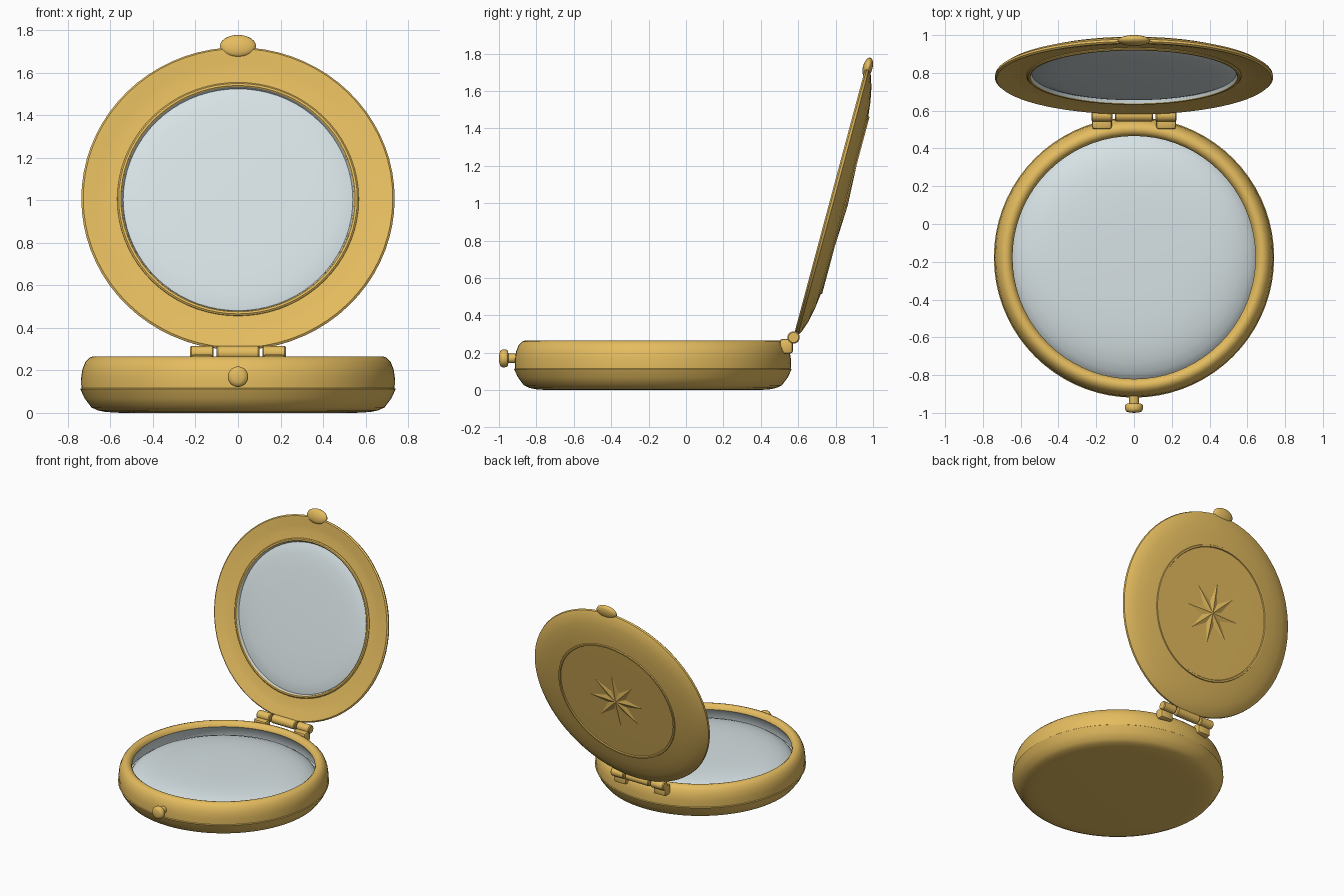
import bpy, bmesh, math
from mathutils import Matrix

old = bpy.data.objects.get("Cube")
if old:
    bpy.data.objects.remove(old, do_unlink=True)


def make_material(name, rgb):
    mat = bpy.data.materials.new(name)
    mat.use_nodes = True
    mat.diffuse_color = (*rgb, 1)
    mat.node_tree.nodes["Principled BSDF"].inputs["Base Color"].default_value = (*rgb, 1)
    return mat


GOLD = make_material("warm gold", (0.78, 0.505, 0.115))
GLASS = make_material("pale mirror", (0.68, 0.76, 0.78))

BASE = Matrix.Translation((0, -0.177, 0))
# Lid frame: local z points out of the back, local -y points to the top
LID = Matrix.Translation((0, 0.775, 1.008)) @ Matrix.Rotation(math.radians(-105), 4, 'X')
PIN_Y, PIN_Z = 0.575, 0.282


def finish(name, bm, mat, place=Matrix(), angle=35):
    bmesh.ops.recalc_face_normals(bm, faces=bm.faces)
    mesh = bpy.data.meshes.new(name)
    bm.to_mesh(mesh)
    bm.free()
    mesh.materials.append(mat)
    obj = bpy.data.objects.new(name, mesh)
    bpy.context.collection.objects.link(obj)
    obj.matrix_world = place
    bpy.ops.object.select_all(action='DESELECT')
    obj.select_set(True)
    bpy.context.view_layer.objects.active = obj
    bpy.ops.object.shade_smooth_by_angle(angle=math.radians(angle))
    return obj


def lathe(name, profile, mat, place=Matrix(), steps=72, angle=35):
    """Spin a (radius, height) profile around local z."""
    bm = bmesh.new()
    verts = [bm.verts.new((r, 0, z)) for r, z in profile]
    edges = [bm.edges.new(pair) for pair in zip(verts, verts[1:])]
    bmesh.ops.spin(bm, geom=verts + edges, cent=(0, 0, 0), axis=(0, 0, 1),
                   angle=math.tau, steps=steps, use_merge=True)
    bmesh.ops.remove_doubles(bm, verts=bm.verts, dist=0.0005)
    return finish(name, bm, mat, place, angle)


def box(name, size, place, bevel):
    bm = bmesh.new()
    bmesh.ops.create_cube(bm, size=1, matrix=Matrix.Diagonal((*size, 1)))
    bmesh.ops.bevel(bm, geom=bm.edges[:], offset=bevel, segments=2,
                    profile=0.5, affect='EDGES')
    return finish(name, bm, GOLD, place)


def knuckle(name, x, half):
    """Hinge barrel lying along x."""
    r = 0.033
    profile = [(0, -half), (r - 0.006, -half), (r, -half + 0.006),
               (r, half - 0.006), (r - 0.006, half), (0, half)]
    place = Matrix.Translation((x, PIN_Y, PIN_Z)) @ Matrix.Rotation(math.pi / 2, 4, 'Y')
    return lathe(name, profile, GOLD, place, 20)


# Base case: sloped underside, seam, rounded rim and an undercut well
base = lathe("base_shell", [
    (0, 0), (0.55, 0), (0.62, 0.004), (0.66, 0.012), (0.69, 0.026), (0.721, 0.068),
    (0.742, 0.112), (0.737, 0.116), (0.738, 0.165), (0.732, 0.205), (0.718, 0.24),
    (0.70, 0.259), (0.682, 0.266), (0.664, 0.262), (0.650, 0.25), (0.643, 0.232),
    (0.685, 0.165), (0.685, 0.125), (0, 0.125)], GOLD, BASE, angle=42)
base.data.materials.append(GLASS)
for face in base.data.polygons:
    c = face.center
    if math.hypot(c.x, c.y) < 0.69 and 0.122 < c.z < 0.23:
        face.material_index = 1

# Lower mirror: a pillow shape that falls away towards its edge
lathe("base_mirror", [(0, 0.238), (0.2, 0.237), (0.32, 0.234), (0.42, 0.228),
                      (0.5, 0.218), (0.56, 0.204), (0.61, 0.185), (0.645, 0.162),
                      (0.665, 0.135), (0.665, 0.13), (0, 0.13)], GLASS, BASE, angle=50)

# Front push button with its stem
lathe("push_button", [
    (0, 0), (0.026, 0), (0.026, 0.075), (0.04, 0.077), (0.047, 0.085),
    (0.048, 0.105), (0.042, 0.117), (0.025, 0.123), (0, 0.125)], GOLD,
    Matrix.Translation((0, -0.875, 0.17)) @ Matrix.Rotation(math.pi / 2, 4, 'X'), 32, 50)

# Lid shell: shallow dished front, domed back with a raised ring
lathe("lid_shell", [
    (0, 0.035), (0.555, 0.035), (0.56, 0.012), (0.62, 0.010), (0.66, 0.005),
    (0.70, -0.003), (0.728, -0.007), (0.737, 0.001), (0.734, 0.014), (0.71, 0.03),
    (0.65, 0.05), (0.57, 0.066), (0.492, 0.075), (0.489, 0.082), (0.477, 0.082),
    (0.473, 0.075), (0.3, 0.076), (0, 0.076)], GOLD, LID)

# Lid mirror: a slight pillow inside its own shallow wall, then the bead around it
lathe("lid_mirror", [(0, -0.002), (0.25, -0.001), (0.38, 0.002), (0.46, 0.007),
                     (0.51, 0.013), (0.54, 0.021), (0.546, 0.005), (0.55, 0.034),
                     (0, 0.034)], GLASS, LID, angle=40)
lathe("mirror_bead", [(0.546, 0.03), (0.546, 0.006), (0.551, 0.001), (0.561, 0.001),
                      (0.568, 0.007), (0.57, 0.03), (0.546, 0.03)], GOLD, LID)

# Eight-pointed star in low relief on the back of the lid
bm = bmesh.new()
apex = bm.verts.new((0, 0, 0.092))
under = bm.verts.new((0, 0, 0.066))
rim = []
for i in range(16):
    a = math.tau * i / 16
    r, z = (0.085, 0.077) if i % 2 else (0.225, 0.082)
    rim.append(bm.verts.new((r * math.sin(a), -r * math.cos(a), z)))
for i, v in enumerate(rim):
    for centre in (apex, under):
        bm.faces.new((centre, v, rim[(i + 1) % 16]))
finish("back_star", bm, GOLD, LID, angle=5)

# Thumb catch at the top of the lid
bm = bmesh.new()
bmesh.ops.create_uvsphere(bm, u_segments=24, v_segments=12, radius=1,
                          matrix=Matrix.Diagonal((0.085, 0.054, 0.026, 1)))
finish("thumb_catch", bm, GOLD, LID @ Matrix.Translation((0, -0.744, 0.004)), 60)

# Hinge: lid barrel, two base barrels with brackets
knuckle("lid_knuckle", 0, 0.10)
for side, sign in (("left", 1), ("right", -1)):
    x = 0.17 * sign
    knuckle(side + "_base_knuckle", x, 0.055)
    box(side + "_hinge_bracket", (0.105, 0.07, 0.078),
        Matrix.Translation((x, 0.537, 0.235)), 0.014)
